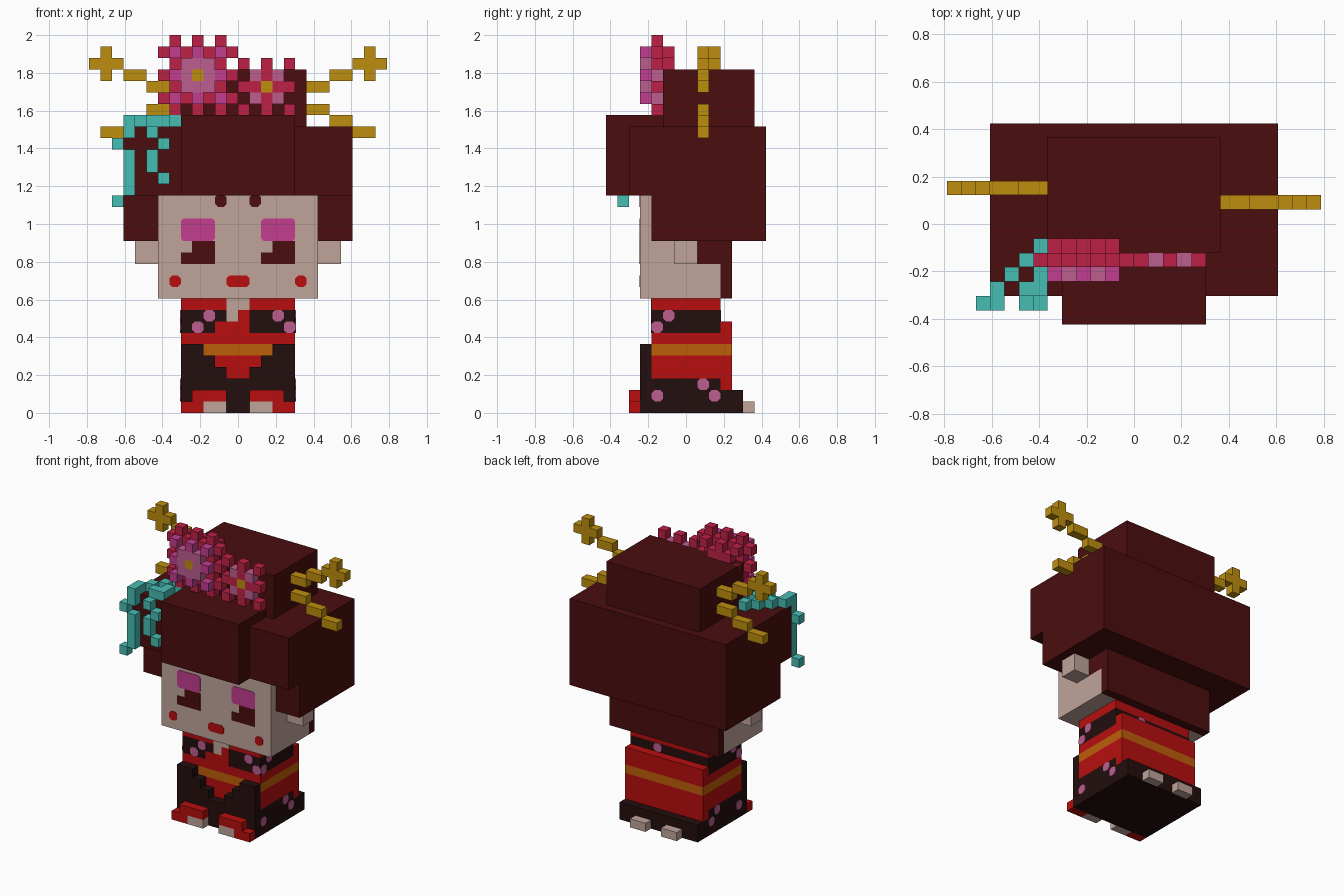
import bpy, bmesh
from mathutils import Vector

if "Cube" in bpy.data.objects:
    bpy.data.objects.remove(bpy.data.objects["Cube"], do_unlink=True)

U = 2 / 33  # one block of the model


def material(name, rgb):
    m = bpy.data.materials.new(name)
    m.use_nodes = True
    m.diffuse_color = (*rgb, 1)
    m.node_tree.nodes["Principled BSDF"].inputs["Base Color"].default_value = (*rgb, 1)
    return m


HAIR = material("dark maroon", (0.069, 0.004, 0.0045))
SKIN = material("pale skin", (0.527, 0.371, 0.323))
RED = material("red", (0.479, 0.0045, 0.0045))
ROBE = material("black brown", (0.016, 0.0045, 0.004))
ORANGE = material("orange", (0.515, 0.112, 0.003))
MAGENTA = material("magenta", (0.539, 0.048, 0.279))
CRIMSON = material("crimson", (0.515, 0.0144, 0.061))
PINK = material("pink", (0.503, 0.112, 0.279))
GOLD = material("gold", (0.515, 0.27, 0.0045))
TEAL = material("turquoise", (0.061, 0.515, 0.456))


def finish(name, mat, bm):
    bmesh.ops.recalc_face_normals(bm, faces=bm.faces)
    me = bpy.data.meshes.new(name)
    bm.to_mesh(me)
    bm.free()
    me.materials.append(mat)
    ob = bpy.data.objects.new(name, me)
    bpy.context.collection.objects.link(ob)


def part(name, mat, boxes):
    """Boxes given in blocks as (x0, x1, y0, y1, z0, z1)."""
    bm = bmesh.new()
    for x0, x1, y0, y1, z0, z1 in boxes:
        vs = bmesh.ops.create_cube(bm, size=1)["verts"]
        for v in vs:
            v.co = Vector(((x0 + x1) / 2 + v.co.x * (x1 - x0),
                           (y0 + y1) / 2 + v.co.y * (y1 - y0),
                           (z0 + z1) / 2 + v.co.z * (z1 - z0))) * U
    finish(name, mat, bm)


def plates(name, mat, rects, axis, pos, out, cut=0.25):
    """Thin plates with clipped corners, facing along axis, as (a0, a1, z0, z1)."""
    bm = bmesh.new()
    for a0, a1, z0, z1 in rects:
        c = cut
        if c:
            pts = [(a0 + c, z0), (a1 - c, z0), (a1, z0 + c), (a1, z1 - c),
                   (a1 - c, z1), (a0 + c, z1), (a0, z1 - c), (a0, z0 + c)]
        else:
            pts = [(a0, z0), (a1, z0), (a1, z1), (a0, z1)]
        rings = []
        for d in (pos, pos + out * 0.06):
            rings.append([bm.verts.new(Vector((d, a, z) if axis == "x" else (a, d, z)) * U)
                          for a, z in pts])
        bm.faces.new(rings[0])
        bm.faces.new(rings[1])
        n = len(pts)
        for i in range(n):
            j = (i + 1) % n
            bm.faces.new((rings[0][i], rings[0][j], rings[1][j], rings[1][i]))
    finish(name, mat, bm)


def both(boxes):
    return boxes + [(-b[1], -b[0], *b[2:]) for b in boxes]


def cells(coords):
    return [(x, x + 1, y, y + 1, z, z + 1) for x, y, z in coords]


# Hair
part("hair_main", HAIR, [(-10, 10, -3, 7, 15, 25), (-10, 10, -5, -3, 19, 25)])
part("hair_fringe", HAIR, [(-5, 5, -7, -2, 19, 26)])
part("hair_bun", HAIR, [(-6, 6, -2, 6, 25, 30)])
part("hair_nape", HAIR, [(-7, 7, 3, 4, 10, 13), (-7, 7, 1, 4, 13, 15)])

# Head and ears
part("head", SKIN, [(-7, 7, -4, 3, 10, 13), (-7, 7, -4, 1, 13, 15), (-7, 7, -4, -3, 15, 19)])
part("ears", SKIN, both([(7, 9, -1, 1, 13, 15)]))

# Painted face
plates("fringe_tips", HAIR, [(-2, -1, 18, 19.1), (1, 2, 18, 19.1)], "y", -4, -1)
plates("eyelids", MAGENTA, [(-5, -2, 15, 17), (2, 5, 15, 17)], "y", -4, -1)
plates("eyes", HAIR, [(s + a, s + 3, z, z + 1) for s in (-5, 2) for a, z in ((0, 13), (1, 14))],
       "y", -4, -1, 0)
plates("cheeks_and_mouth", RED, [(-6, -5, 11, 12), (-1, 1, 11, 12), (5, 6, 11, 12)], "y", -4, -1)

# Torso bands and sash
part("collar", RED, [(-5, 5, -3, 3, 9, 10)])
part("chest_band", ROBE, [(-5, 5, -3, 3, 7, 9)])
part("sash_red", RED, [(-5, 5, -3, 3, 6, 7), (-5, 5, -3, 3, 3, 5),
                       (-5, 5, 3, 4, 6, 8), (-5, 5, 3, 4, 2, 5)])
part("sash_stripe", ORANGE, [(-5, 5, -3, 4, 5, 6)])
plates("neckline", SKIN, [(-1, 1, 9, 10), (-1, 0, 8, 9)], "y", -3, -1, 0)
plates("neckline_trim", RED, [(0, 1, 8, 9), (-2, 1, 7, 8)], "y", -3, -1, 0)

# Robe skirt with a stepped front opening
part("skirt", ROBE, [(-5, 5, -4, 5, 0, 2), (-5, 5, -4, 3, 2, 3)]
     + both([(z - 2, 5, -4, -3, z, z + 1) for z in (3, 4, 5)]))

# Shoes and heels
part("shoes", RED, both([(1, 4, -5, -4, 1, 2), (3, 5, -5, -4, 0, 1)]))
part("toes", SKIN, both([(1, 3, -5, -4, 0, 1)]))
part("heels", SKIN, both([(1, 3, 5, 6, 0, 1)]))

# Blossom print on the robe
plates("print_front", PINK, [(-4, -3, 7, 8), (-3, -2, 8, 9), (3, 4, 8, 9), (4, 5, 7, 8)],
       "y", -3, -1)
plates("print_back", PINK, [(1, 2, 8, 9)], "y", 3, 1)
for side, s in (("left", 1), ("right", -1)):
    plates("print_" + side, PINK, [(-3, -2, 7, 8), (-2, -1, 8, 9), (1, 2, 2, 3),
                                   (2, 3, 1, 2), (-3, -2, 1, 2)], "x", 5 * s, s)


# Flowers: five-block star pattern around a centre
def star(cx, cz):
    return [(cx + i, cz + k) for i in range(-2, 3) for k in range(-2, 3)
            if max(abs(i), abs(k)) < 2 or (i % 2 == 0 and k % 2 == 0)]


def at(y, xz):
    return cells([(x, y, z) for x, z in xz])


BX, BZ, SX, SZ = -4, 29, 2, 28
big = star(BX, BZ)
inner = [(x, z) for x, z in big if max(abs(x - BX), abs(z - BZ)) == 1]
outer = [(x, z) for x, z in big if max(abs(x - BX), abs(z - BZ)) == 2]
wide = [(BX + i, BZ + k) for i in range(-3, 4) for k in range(-3, 4)
        if max(abs(i), abs(k)) < 3
        or (max(abs(i), abs(k)) == 3 and min(abs(i), abs(k)) in (0, 2))]
part("large_flower_back", CRIMSON, at(-2, big))
part("large_flower_middle", CRIMSON, at(-3, wide))
part("large_flower_petals", MAGENTA, at(-4, outer))
part("large_flower_inner", PINK, at(-4, inner))

small = [c for c in star(SX, SZ) if c != (SX, SZ)]
diag = [(x, z) for x, z in small if abs(x - SX) == 1 and abs(z - SZ) == 1]
part("small_flower_petals", CRIMSON, at(-3, [c for c in small if c not in diag]))
part("small_flower_inner", PINK, at(-3, diag))
part("flower_centres", GOLD, at(-4, [(BX, BZ)]) + at(-3, [(SX, SZ)]))

# Hairpins: stepped arms, the upper one ending in a cross
pin = [(6, 8, 28, 29), (8, 10, 29, 30), (10, 13, 30, 31), (11, 12, 29, 30), (11, 12, 31, 32),
       (6, 8, 26, 27), (8, 10, 25, 26), (10, 12, 24, 25)]
part("hairpin_left", GOLD, [(a, b, 1, 2, c, d) for a, b, c, d in pin])
part("hairpin_right", GOLD, [(-b, -a, 2, 3, c, d) for a, b, c, d in pin])

# Hanging ribbons
part("ribbon_top", TEAL, cells([(x, y, 25) for x, y in
     ((-7, -2), (-8, -3), (-9, -4), (-10, -5), (-10, -6), (-6, -3), (-7, -4), (-8, -5), (-7, -5))]))
part("ribbon_tails", TEAL, cells([(-10, -6, 24), (-11, -6, 23), (-11, -6, 18),
                                  (-8, -6, 24), (-7, -6, 23), (-7, -6, 20)])
     + [(-10, -9, -6, -5, 19, 23), (-8, -7, -6, -5, 21, 23)])
